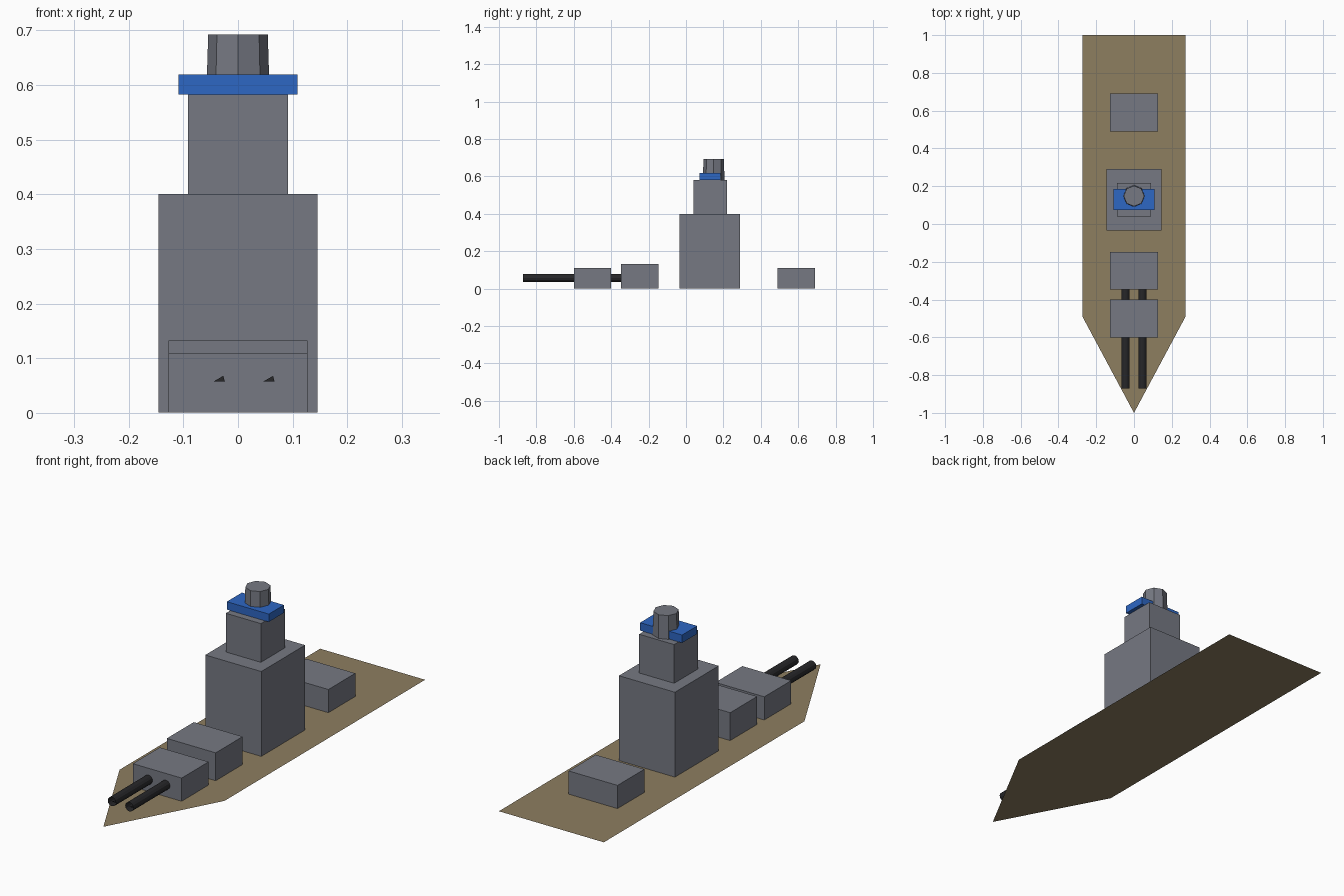
import bpy, bmesh
from math import sin, cos, pi

cube = bpy.data.objects.get("Cube")
if cube:
    bpy.data.objects.remove(cube, do_unlink=True)


def material(name, rgb):
    m = bpy.data.materials.new(name)
    m.use_nodes = True
    m.diffuse_color = (*rgb, 1)
    m.node_tree.nodes["Principled BSDF"].inputs["Base Color"].default_value = (*rgb, 1)
    return m


GREY = material("steel grey", (0.18, 0.19, 0.225))
WOOD = material("deck tan", (0.27, 0.21, 0.117))
BLUE = material("signal blue", (0.027, 0.135, 0.55))
DARK = material("gun black", (0.02, 0.02, 0.022))


def finish(name, bm, mat):
    mesh = bpy.data.meshes.new(name)
    bm.to_mesh(mesh)
    bm.free()
    mesh.materials.append(mat)
    obj = bpy.data.objects.new(name, mesh)
    bpy.context.collection.objects.link(obj)
    return obj


def box(name, half_width, y, z, mat=GREY):
    """Box centred on x, spanning the y and z ranges."""
    bm = bmesh.new()
    bmesh.ops.create_cube(bm, size=1)
    for v in bm.verts:
        v.co.x *= 2 * half_width
        v.co.y = y[0] if v.co.y < 0 else y[1]
        v.co.z = z[0] if v.co.z < 0 else z[1]
    finish(name, bm, mat)


def barrel(name, x, y_front, y_back, z=0.057, r=0.0215, sides=12):
    """Open gun tube with a small muzzle plate."""
    bm = bmesh.new()
    rings = [[bm.verts.new((x + r * cos(2 * pi * i / sides), y,
                            z + r * sin(2 * pi * i / sides)))
              for i in range(sides)] for y in (y_front, y_back)]
    front, back = rings
    for i in range(sides):
        j = (i + 1) % sides
        bm.faces.new((front[i], front[j], back[j], back[i]))
    bm.faces.new((bm.verts.new((x, y_front, z)), front[0], front[1]))
    bmesh.ops.recalc_face_normals(bm, faces=bm.faces)
    finish(name, bm, DARK)


# Flat deck with pointed bow
bm = bmesh.new()
outline = [(0, -1), (0.273, -0.49), (0.273, 1), (-0.273, 1), (-0.273, -0.49)]
bm.faces.new([bm.verts.new((x, y, 0)) for x, y in outline])
finish("deck", bm, WOOD)

# Gun turrets, resting just clear of the deck sheet
BASE = 0.001
box("front_turret", 0.127, (-0.6, -0.4), (BASE, 0.11))
box("raised_turret", 0.127, (-0.347, -0.147), (BASE, 0.132))
box("rear_turret", 0.127, (0.49, 0.69), (BASE, 0.11))

# Twin barrels on the two forward turrets
for side, x in (("left", 0.0455), ("right", -0.0455)):
    barrel(f"front_barrel_{side}", x, -0.872, -0.59)
    barrel(f"raised_barrel_{side}", x, -0.58, -0.34)

# Stepped superstructure and bridge
box("tower", 0.1455, (-0.035, 0.29), (BASE, 0.4))
box("upper_tower", 0.091, (0.04, 0.218), (0.4, 0.582))
box("bridge_band", 0.109, (0.073, 0.185), (0.582, 0.619), BLUE)

# Tapered eight-sided funnel
bm = bmesh.new()
bmesh.ops.create_cone(bm, cap_ends=True, segments=8, radius1=0.058,
                      radius2=0.0545, depth=0.112)
funnel = finish("funnel", bm, GREY)
funnel.location = (0, 0.148, 0.636)
